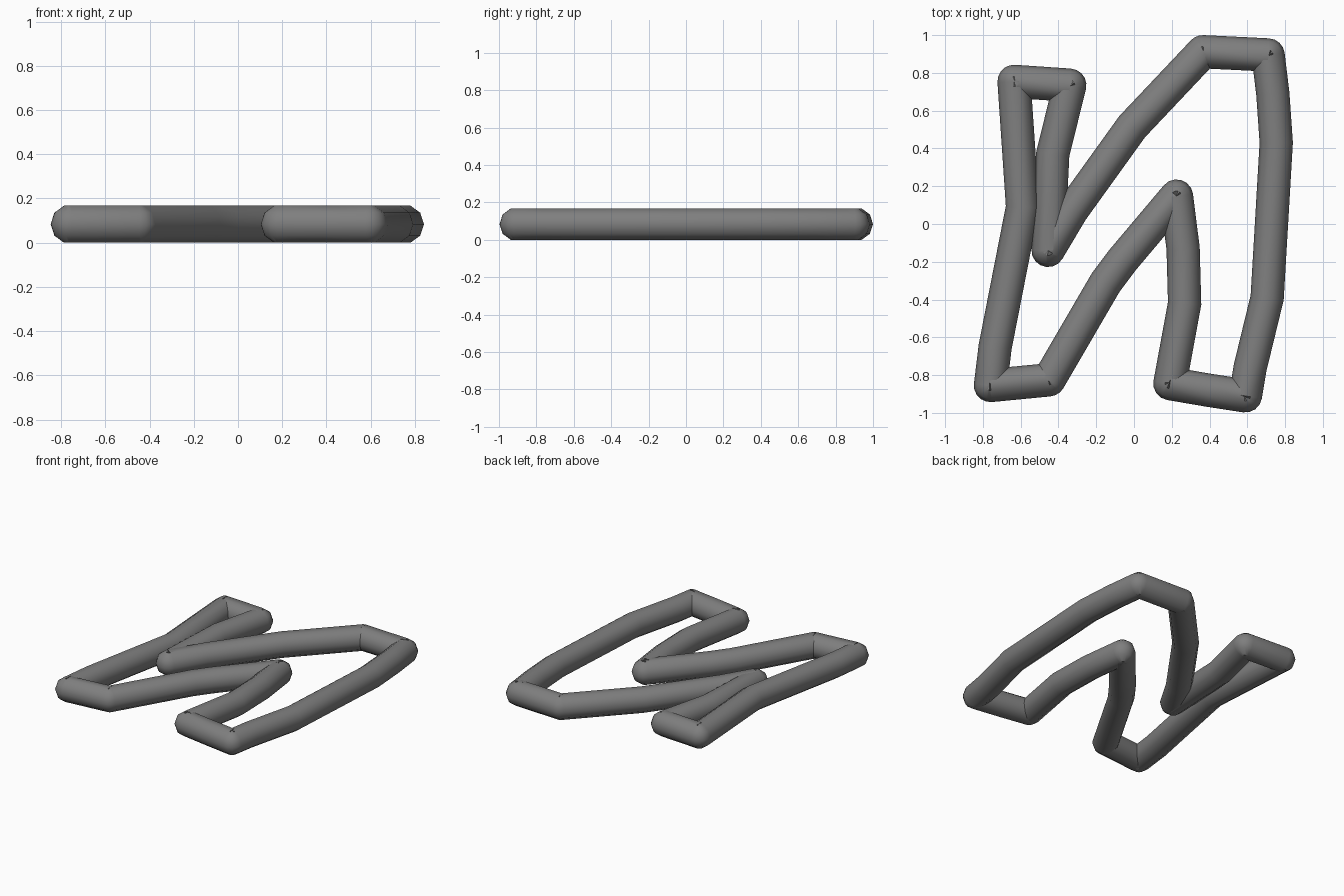
import bpy, bmesh, math
from mathutils import Vector

cube = bpy.data.objects.get("Cube")
if cube:
    bpy.data.objects.remove(cube, do_unlink=True)

RADIUS, SIDES = 0.088, 10
LIFT = RADIUS * math.sin(math.radians(72))

# Centreline of the closed loop, seen from above
PATH = [Vector(p) for p in (
    (-0.635, 0.755), (-0.34, 0.735), (-0.43, 0.37), (-0.455, -0.14),
    (-0.33, 0.07), (-0.01, 0.515), (0.365, 0.912), (0.71, 0.895),
    (0.735, 0.69), (0.753, 0.43), (0.705, -0.39), (0.615, -0.76),
    (0.59, -0.91), (0.395, -0.88), (0.19, -0.845), (0.268, -0.42),
    (0.26, -0.13), (0.225, 0.148), (-0.06, -0.19), (-0.15, -0.31),
    (-0.45, -0.825), (-0.76, -0.855), (-0.735, -0.65), (-0.59, 0.09))]

metal = bpy.data.materials.new("Mid grey")
metal.use_nodes = True
grey = (0.21, 0.21, 0.21, 1)
metal.diffuse_color = grey
metal.node_tree.nodes["Principled BSDF"].inputs["Base Color"].default_value = grey

bm = bmesh.new()


def ring(centre, angle, stretch=1):
    """Cross-section of the tube, square to the heading angle."""
    side = Vector((-math.sin(angle), math.cos(angle))) * stretch
    verts = []
    for i in range(SIDES):
        a = math.tau * i / SIDES
        p = centre + side * (RADIUS * math.cos(a))
        verts.append(bm.verts.new((p.x, p.y, LIFT + RADIUS * math.sin(a))))
    return verts


# Mitre the gentle bends and turn the sharp corners as round joints
rings = []
for i, p in enumerate(PATH):
    before = p - PATH[i - 1]
    after = PATH[(i + 1) % len(PATH)] - p
    start = math.atan2(before.y, before.x)
    turn = math.atan2(before.x * after.y - before.y * after.x, before.dot(after))
    if abs(turn) < 0.6:
        rings.append(ring(p, start + turn / 2, 1 / math.cos(turn / 2)))
    else:
        steps = max(2, math.ceil(abs(turn) / 0.4))
        for k in range(steps + 1):
            rings.append(ring(p, start + turn * k / steps))

for r, a in enumerate(rings):
    b = rings[(r + 1) % len(rings)]
    for i in range(SIDES):
        j = (i + 1) % SIDES
        bm.faces.new((a[i], b[i], b[j], a[j]))
bmesh.ops.recalc_face_normals(bm, faces=bm.faces)

mesh = bpy.data.meshes.new("tube_loop")
bm.to_mesh(mesh)
bm.free()
mesh.materials.append(metal)
tube = bpy.data.objects.new("tube_loop", mesh)
bpy.context.collection.objects.link(tube)
bpy.context.view_layer.objects.active = tube
tube.select_set(True)
bpy.ops.object.shade_smooth_by_angle(angle=math.radians(45))
